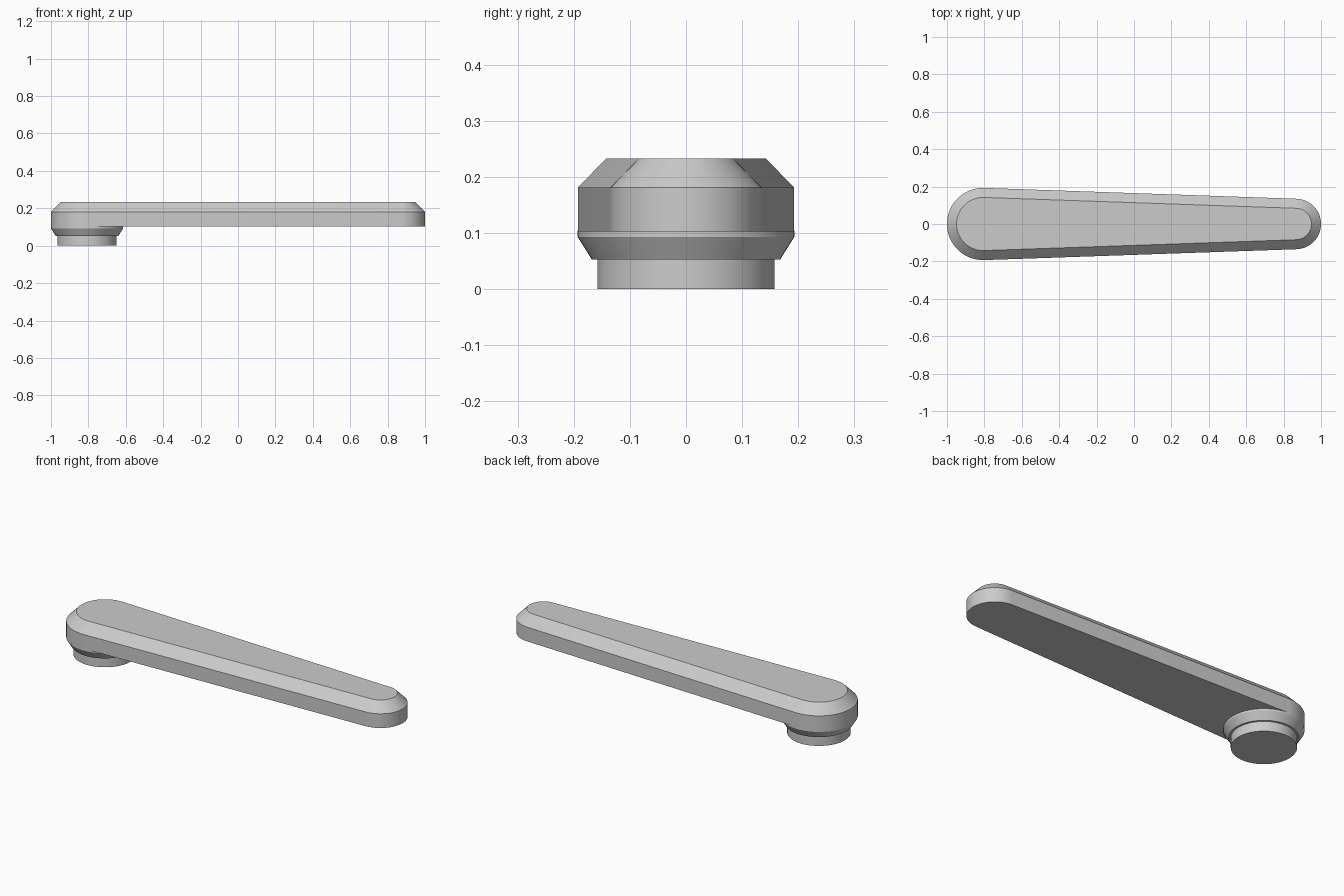
import bpy
import bmesh
import math

cube = bpy.data.objects.get("Cube")
if cube:
    bpy.data.objects.remove(cube, do_unlink=True)

# Pivot end and tip end of the lever
PIVOT_X, PIVOT_R = -0.807, 0.193
TIP_X, TIP_R = 0.865, 0.135

grey = bpy.data.materials.new("plain grey")
grey.use_nodes = True
colour = (0.6, 0.6, 0.6, 1)
grey.diffuse_color = colour
grey.node_tree.nodes["Principled BSDF"].inputs["Base Color"].default_value = colour


def arc(cx, radius, start, end, steps):
    angles = [start + (end - start) * i / steps for i in range(steps + 1)]
    return [(cx + radius * math.cos(a), radius * math.sin(a)) for a in angles]


def tapered_outline(inset):
    """Two round ends joined by tangent sides."""
    t = math.acos((PIVOT_R - TIP_R) / (TIP_X - PIVOT_X))
    return (arc(TIP_X, TIP_R - inset, -t, t, 32)
            + arc(PIVOT_X, PIVOT_R - inset, t, 2 * math.pi - t, 32))


def circle_outline(radius):
    return arc(PIVOT_X, radius, 0, 2 * math.pi, 64)[:-1]


def stacked(name, sections):
    """Solid through a stack of (outline, height) sections, capped at both ends."""
    bm = bmesh.new()
    rings = [[bm.verts.new((x, y, z)) for x, y in outline] for outline, z in sections]
    for low, high in zip(rings, rings[1:]):
        n = len(low)
        for i in range(n):
            j = (i + 1) % n
            bm.faces.new((low[i], low[j], high[j], high[i]))
    bm.faces.new(rings[0][::-1])
    bm.faces.new(rings[-1])
    mesh = bpy.data.meshes.new(name)
    bm.to_mesh(mesh)
    bm.free()
    mesh.materials.append(grey)
    obj = bpy.data.objects.new(name, mesh)
    bpy.context.collection.objects.link(obj)
    bpy.ops.object.select_all(action="DESELECT")
    obj.select_set(True)
    bpy.context.view_layer.objects.active = obj
    bpy.ops.object.shade_smooth_by_angle(angle=math.radians(25))
    return obj


# Tapered lever arm with a chamfered top edge
stacked("lever_arm", [(tapered_outline(0), 0.103),
                      (tapered_outline(0), 0.181),
                      (tapered_outline(0.051), 0.233)])

# Round collar under the pivot end, narrowing downwards
stacked("pivot_collar", [(circle_outline(0.168), 0.053),
                         (circle_outline(PIVOT_R), 0.093),
                         (circle_outline(PIVOT_R), 0.104)])

# Mounting boss
stacked("pivot_boss", [(circle_outline(0.158), 0),
                       (circle_outline(0.158), 0.054)])
